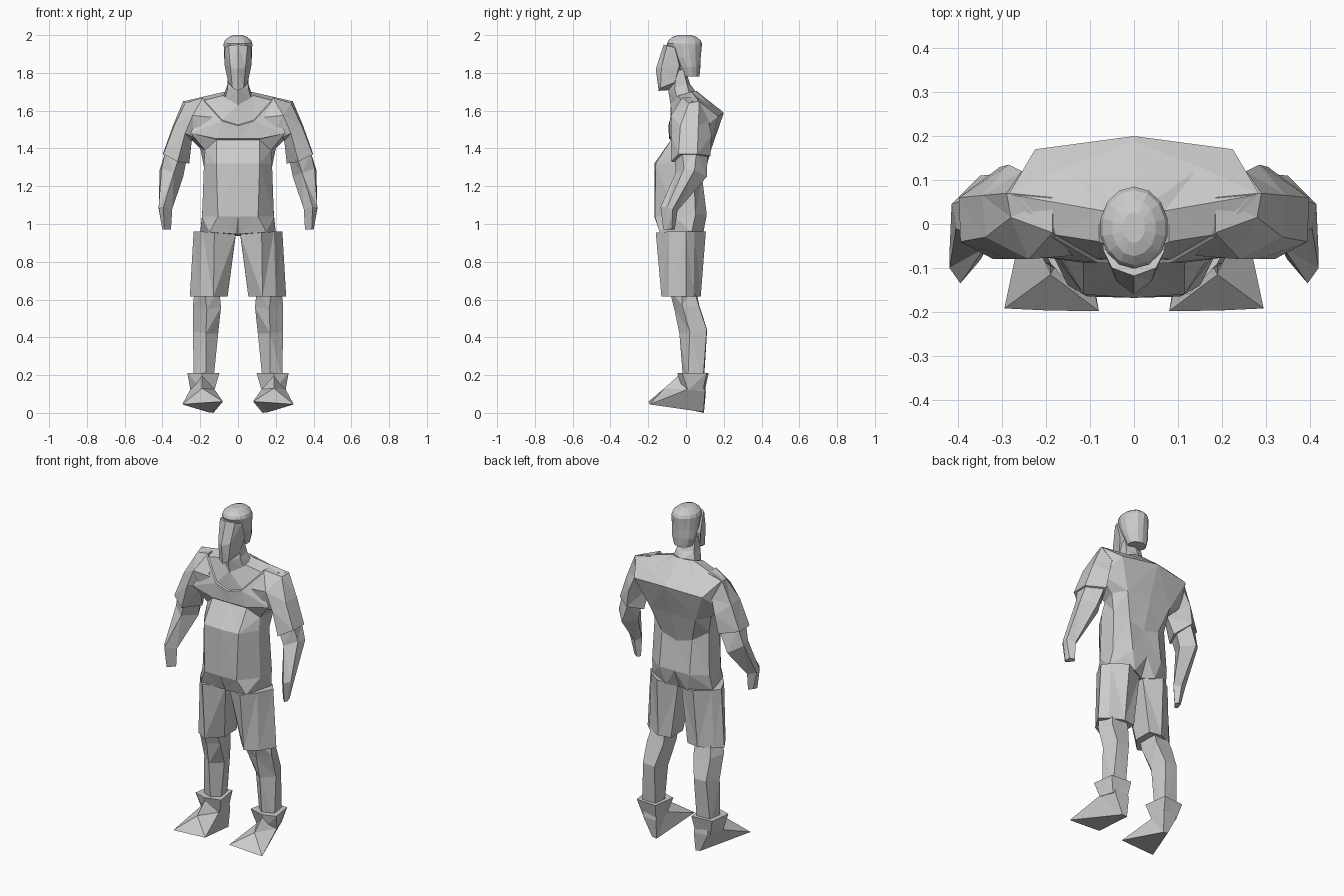
import bpy, bmesh, math

grey = bpy.data.materials.new("plain_grey")
grey.diffuse_color = (0.6, 0.6, 0.6, 1)


def loft(name, rings, pair=False):
    """Skin closed rings of points, cap both ends, optionally mirror to the other side."""
    bm = bmesh.new()
    loops = [[bm.verts.new(p) for p in r] for r in rings]
    n = len(loops[0])
    for a, b in zip(loops, loops[1:]):
        for i in range(n):
            j = (i + 1) % n
            bm.faces.new((a[i], a[j], b[j], b[i]))
    bm.faces.new(loops[0][::-1])
    bm.faces.new(loops[-1])
    bmesh.ops.recalc_face_normals(bm, faces=bm.faces)
    bmesh.ops.triangulate(bm, faces=bm.faces)
    me = bpy.data.meshes.new(name)
    bm.to_mesh(me)
    bm.free()
    me.materials.append(grey)
    ob = bpy.data.objects.new(name, me)
    bpy.context.collection.objects.link(ob)
    if pair:
        m = ob.modifiers.new("mirror", 'MIRROR')
        m.use_mirror_merge = False
    return ob


def sym(half):
    """Complete a half ring that starts and ends on the centre line."""
    return half + [(-x, y, z) for x, y, z in half[-2:0:-1]]


def flat(z, pts):
    return [(x, y, z) for x, y in pts]


def oval(z, rx, ry, cy, n=14):
    return [(rx * math.sin(2 * math.pi * i / n), cy - ry * math.cos(2 * math.pi * i / n), z)
            for i in range(n)]


# Torso: crotch, hips, belly, under chest, chest, neckline, inner neckline, neck base
loft("torso", [sym(r) for r in [
    [(0, -.125, .945), (.015, -.135, .947), (.15, -.14, .957), (.2, .03, .955), (.07, .09, .945), (0, .06, .935)],
    [(0, -.168, 1.04), (.106, -.165, 1.04), (.19, -.06, 1.04), (.19, .05, 1.05), (.1, .11, 1.05), (0, .11, 1.05)],
    [(0, -.168, 1.32), (.115, -.16, 1.32), (.18, -.06, 1.32), (.18, .04, 1.3), (.1, .085, 1.25), (0, .085, 1.22)],
    [(0, -.08, 1.445), (.115, -.08, 1.445), (.175, -.04, 1.39), (.2, .05, 1.4), (.15, .125, 1.4), (0, .135, 1.4)],
    [(0, -.09, 1.452), (.115, -.088, 1.452), (.25, -.07, 1.48), (.28, .06, 1.48), (.225, .17, 1.57), (0, .2, 1.588)],
    [(0, -.093, 1.52), (.085, -.088, 1.545), (.185, -.03, 1.655), (.285, .068, 1.65), (.15, .13, 1.625), (0, .188, 1.6)],
    [(0, -.085, 1.525), (.083, -.08, 1.55), (.178, -.025, 1.655), (.265, .064, 1.655), (.14, .12, 1.633), (0, .172, 1.612)],
    [(0, -.08, 1.635), (.08, -.04, 1.68), (.08, 0, 1.69), (.07, .03, 1.70), (.04, .05, 1.705), (0, .055, 1.705)],
]])

# Neck, leaning forward
loft("neck", [sym(r) for r in [
    [(0, -.08, 1.62), (.07, -.045, 1.66), (.075, .02, 1.68), (0, .06, 1.69)],
    [(0, -.095, 1.71), (.055, -.06, 1.72), (.056, .005, 1.74), (0, .022, 1.74)],
    [(0, -.08, 1.81), (.05, -.05, 1.81), (.05, -.015, 1.82), (0, -.005, 1.82)],
]])

# Head shell and the wedge shaped face
loft("head", [oval(1.78, .054, .046, .025), oval(1.83, .07, .058, .018), oval(1.88, .075, .074, .004),
              oval(1.955, .078, .093, -.008), oval(1.972, .072, .085, -.008),
              oval(1.99, .05, .065, -.008), oval(2.0, .025, .035, -.008)])
loft("face", [sym(r) for r in [
    [(0, -.118, 1.95), (.05, -.10, 1.945), (.07, -.06, 1.935), (0, -.04, 1.935)],
    [(0, -.16, 1.82), (.04, -.13, 1.83), (.071, -.035, 1.84), (0, -.02, 1.84)],
    [(0, -.145, 1.705), (.03, -.135, 1.72), (.052, -.06, 1.75), (0, -.075, 1.71)],
]])

# Arms
loft("sleeve", [
    [(.14, -.072, 1.565), (.185, -.02, 1.67), (.185, .06, 1.668), (.18, .085, 1.58), (.17, -.06, 1.455)],
    [(.24, -.08, 1.575), (.28, .015, 1.64), (.29, .07, 1.65), (.255, .12, 1.55), (.235, -.055, 1.46)],
    [(.28, -.08, 1.48), (.338, -.03, 1.52), (.345, .065, 1.52), (.285, .135, 1.47), (.245, -.01, 1.44)],
    [(.32, -.08, 1.33), (.395, -.04, 1.37), (.398, .06, 1.37), (.305, .13, 1.36), (.258, .03, 1.32)],
], True)
loft("forearm", [
    [(.31, -.06, 1.36), (.385, -.02, 1.38), (.385, .055, 1.38), (.3, .115, 1.38), (.268, .03, 1.36)],
    [(.34, -.055, 1.27), (.405, -.01, 1.295), (.415, .045, 1.285), (.35, .11, 1.25), (.29, .04, 1.25)],
    [(.395, -.135, 1.09), (.42, -.10, 1.09), (.42, -.07, 1.08), (.375, -.045, 1.07), (.348, -.08, 1.08)],
    [(.39, -.12, .97), (.4, -.105, .97), (.395, -.075, .975), (.37, -.06, .97), (.355, -.08, .97)],
], True)

# Legs
loft("shorts_leg", [
    [(.012, -.10, .945), (.125, -.16, .955), (.19, -.09, .96), (.235, .0, .96), (.2, .045, .96),
     (.12, .105, .96), (.012, .06, .94)],
    flat(.615, [(.055, -.05), (.13, -.13), (.2, -.09), (.255, -.0), (.215, .04), (.13, .078), (.055, .065)]),
], True)
loft("lower_leg", [
    flat(.66, [(.1, -.08), (.18, -.09), (.23, -.02), (.19, .04), (.1, .05)]),
    [(.09, -.04, .56), (.165, -.062, .55), (.238, -.02, .57), (.21, .07, .56), (.1, .07, .57)],
    [(.105, .02, .42), (.17, -.035, .42), (.238, .02, .43), (.21, .11, .44), (.13, .112, .44)],
    flat(.17, [(.13, .02), (.17, -.015), (.235, .01), (.225, .09), (.14, .095)]),
], True)

# Shoes: ankle cuff and a wedge from the instep to a wide toe edge, with a pointed heel
loft("shoe_cuff", [
    flat(.212, [(.098, -.02), (.19, -.045), (.268, -.02), (.25, .11), (.12, .12)]),
    flat(.12, [(.125, .0), (.19, -.03), (.252, .01), (.225, .09), (.13, .1)]),
], True)
loft("shoe", [
    flat(.2, [(.14, .0), (.19, -.038), (.24, .02), (.2, .09), (.13, .09)]),
    [(.125, .0, .125), (.19, -.115, .13), (.252, .01, .125), (.215, .1, .115), (.125, .105, .11)],
    [(.08, -.198, .06), (.19, -.197, .053), (.295, -.192, .045), (.16, .093, .004), (.13, .095, .0)],
], True)
